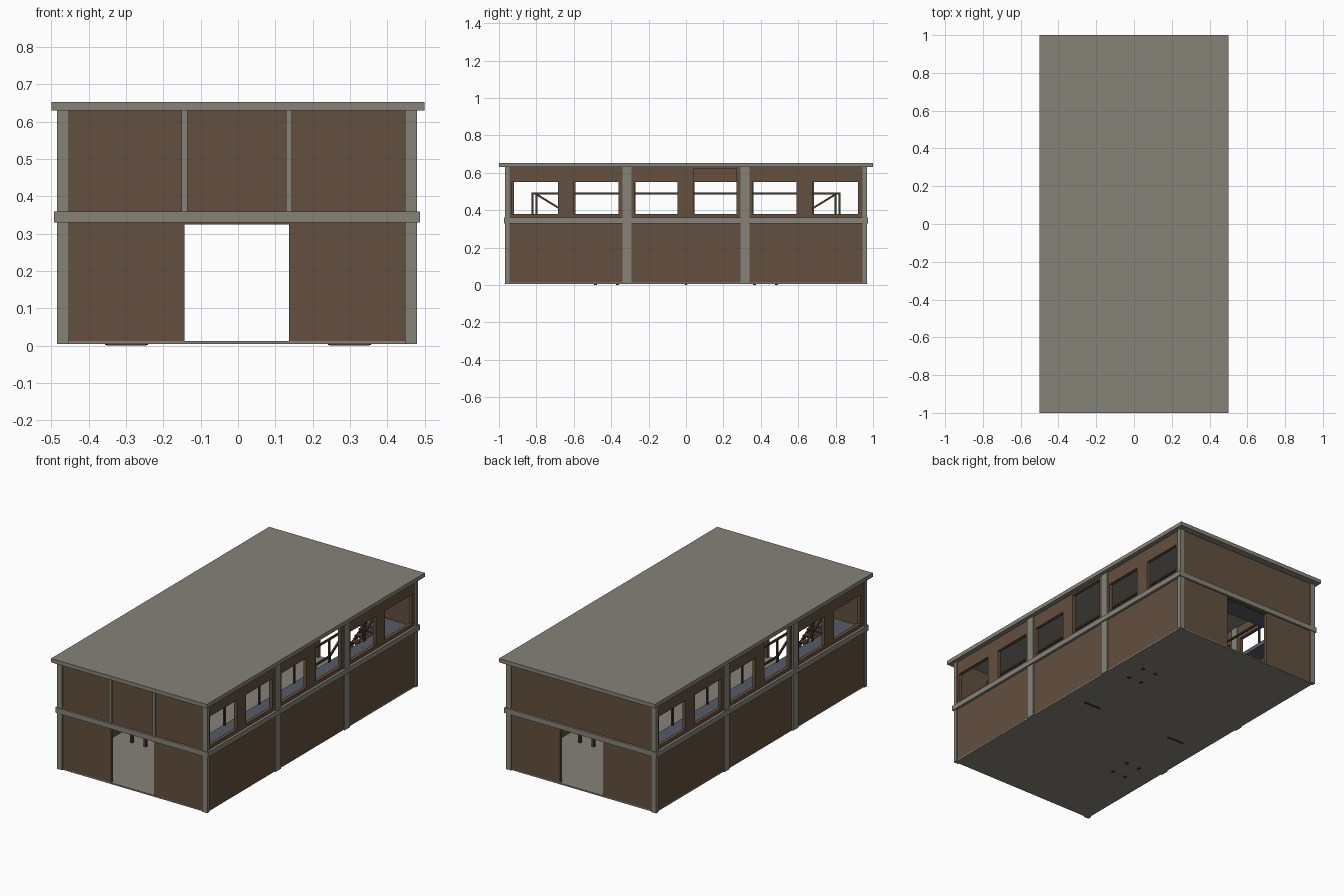
import bpy
from mathutils import Vector

if "Cube" in bpy.data.objects:
    bpy.data.objects.remove(bpy.data.objects["Cube"])


def material(name, rgb):
    m = bpy.data.materials.new(name)
    m.diffuse_color = (*rgb, 1)
    m.use_nodes = True
    m.node_tree.nodes["Principled BSDF"].inputs["Base Color"].default_value = m.diffuse_color
    return m


CONCRETE = material("grey concrete", (0.235, 0.225, 0.185))
BROWN = material("brown cladding", (0.125, 0.080, 0.050))
SLATE = material("slate blue floor", (0.095, 0.105, 0.135))
DARK = material("dark brown metal", (0.060, 0.038, 0.026))
CX = -0.0025  # the walls sit slightly left of the roof centre


def box(name, x0, x1, y0, y1, z0, z1, mat):
    bpy.ops.mesh.primitive_cube_add(
        size=1, location=((x0 + x1) / 2, (y0 + y1) / 2, (z0 + z1) / 2))
    o = bpy.context.object
    o.name = name
    o.scale = (abs(x1 - x0), abs(y1 - y0), abs(z1 - z0))
    bpy.ops.object.transform_apply(location=False, rotation=False, scale=True)
    o.data.materials.append(mat)
    return o


def bar(name, p, q, w, h=None, mat=DARK):
    """Rectangular bar from p to q, w wide and h deep."""
    p, q = Vector(p), Vector(q)
    d = q - p
    bpy.ops.mesh.primitive_cube_add(size=1, location=(p + q) / 2)
    o = bpy.context.object
    o.name = name
    o.scale = (w, h or w, d.length)
    o.rotation_mode = 'QUATERNION'
    o.rotation_quaternion = d.to_track_quat('Z', 'Y')
    o.data.materials.append(mat)
    return o


def cut(target, *dims):
    """Subtract a box from the target."""
    c = box("cutter", *dims, target.data.materials[0])
    c.hide_render = True
    m = target.modifiers.new("cut", 'BOOLEAN')
    m.operation, m.solver, m.object = 'DIFFERENCE', 'EXACT', c
    bpy.context.view_layer.objects.active = target
    bpy.ops.object.modifier_apply(modifier=m.name)
    bpy.data.objects.remove(c)


# Roof and ground slab
box("roof", -0.5, 0.5, -1, 1, 0.63, 0.653, CONCRETE)
box("ground_floor", CX - 0.475, CX + 0.475, -0.96, 0.96, 0.004, 0.012, CONCRETE)

# Wall shell with windows on both sides and a doorway at each end
WX, WY, T = 0.475, 0.96, 0.02
walls = box("walls", CX - WX, CX + WX, -WY, WY, 0.005, 0.632, BROWN)
cut(walls, CX - WX + T, CX + WX - T, -WY + T, WY - T, -0.1, 0.8)
cut(walls, -0.143, 0.137, -1.2, 1.2, -0.1, 0.325)
WINDOWS = [(-0.93, -0.685), (-0.60, -0.36), (-0.275, -0.045),
           (0.04, 0.27), (0.355, 0.59), (0.675, 0.92)]
for i, (a, b) in enumerate(WINDOWS):
    top = 0.62 if i == 3 else 0.55          # one tall window on each side
    cut(walls, 0.4, 0.6, a, b, 0.38, top)
    cut(walls, -0.6, -0.4, -b, -a, 0.38, top)

# Belt beam ring
belt = box("belt_beam", CX - 0.49, CX + 0.49, -0.972, 0.972, 0.33, 0.36, CONCRETE)
cut(belt, CX - 0.452, CX + 0.452, -0.937, 0.937, 0, 1)

# Columns at the corners and along the sides
for s in (-1, 1):
    for t in (-1, 1):
        box("corner_column", CX + s * 0.45, CX + s * 0.4825, t * 0.945, t * 0.967,
            0.004, 0.632, CONCRETE)
        box("side_column", CX + s * 0.45, CX + s * 0.4825, t * 0.292, t * 0.34,
            0.004, 0.632, CONCRETE)
for x in (-0.143, 0.136):
    box("front_mullion", x - 0.008, x + 0.008, -0.967, -0.94, 0.355, 0.632, CONCRETE)

# Gallery around the inside
GX, GY = 0.355, 0.815
gallery = box("gallery_floor", CX - 0.46, CX + 0.46, -0.945, 0.945, 0.335, 0.358, SLATE)
cut(gallery, -GX, GX, -GY, GY, 0, 1)

# Two staircases and railings, the second turned half way round
RAIL, RZ, W = 0.49, 0.13, 0.010
SX0, SX1 = 0.245, 0.352
FLIGHTS = [((0.0, 0.006), (0.36, 0.165)), ((0.49, 0.165), (0.80, 0.355))]


def staircase(s):
    def P(x, y, z):
        return (s * x, s * y, z)

    # landing on four legs
    box("stair_landing", s * SX0, s * SX1, s * 0.355, s * 0.495, 0.15, 0.165, DARK)
    for x in (0.255, 0.342):
        for y in (0.365, 0.485):
            bar("landing_leg", P(x, y, 0), P(x, y, 0.152), 0.016)
    box("stair_foot", s * SX0, s * SX1, -0.006, 0.006, 0, 0.014, DARK)

    for (y0, z0), (y1, z1) in FLIGHTS:
        # treads
        n = 8
        for k in range(n):
            y = y0 + (y1 - y0) * (k + 0.5) / n
            z = z0 + (z1 - z0) * (k + 1) / n
            box("stair_tread", s * SX0, s * SX1, s * (y - 0.024), s * (y + 0.024),
                z - 0.007, z, DARK)
        # stringers, handrails and posts
        for x in (SX0, SX1):
            bar("stair_stringer", P(x, y0, z0 + 0.008), P(x, y1, z1 - 0.008), 0.008, 0.025)
            bar("stair_handrail", P(x, y0, z0 + RZ), P(x, y1, z1 + RZ), W)
            for y, z in ((y0, z0), (y1, z1)):
                bar("stair_post", P(x, y, z), P(x, y, z + RZ), W)
    bar("landing_rail", P(SX0, 0.36, 0.165 + RZ), P(SX0, 0.49, 0.165 + RZ), W)
    bar("landing_rail", P(SX1, 0.36, 0.165 + RZ), P(SX1, 0.49, 0.165 + RZ), W)

    # gallery railing, left open at the stair head
    x = GX + 0.006
    bar("side_rail", P(x, -0.82, RAIL), P(x, 0.82, RAIL), W)
    for y in (-0.82, -0.64, -0.32, 0, 0.32, 0.64, 0.82):
        bar("rail_post", P(x, y, 0.355), P(x, y, RAIL), W)
    bar("end_rail", P(-x, 0.82, RAIL), P(SX0, 0.82, RAIL), W)
    for k in range(1, 4):
        px = -x + (SX0 + x) * k / 3
        bar("rail_post", P(px, 0.82, 0.355), P(px, 0.82, RAIL), W)


for s in (1, -1):
    staircase(s)
